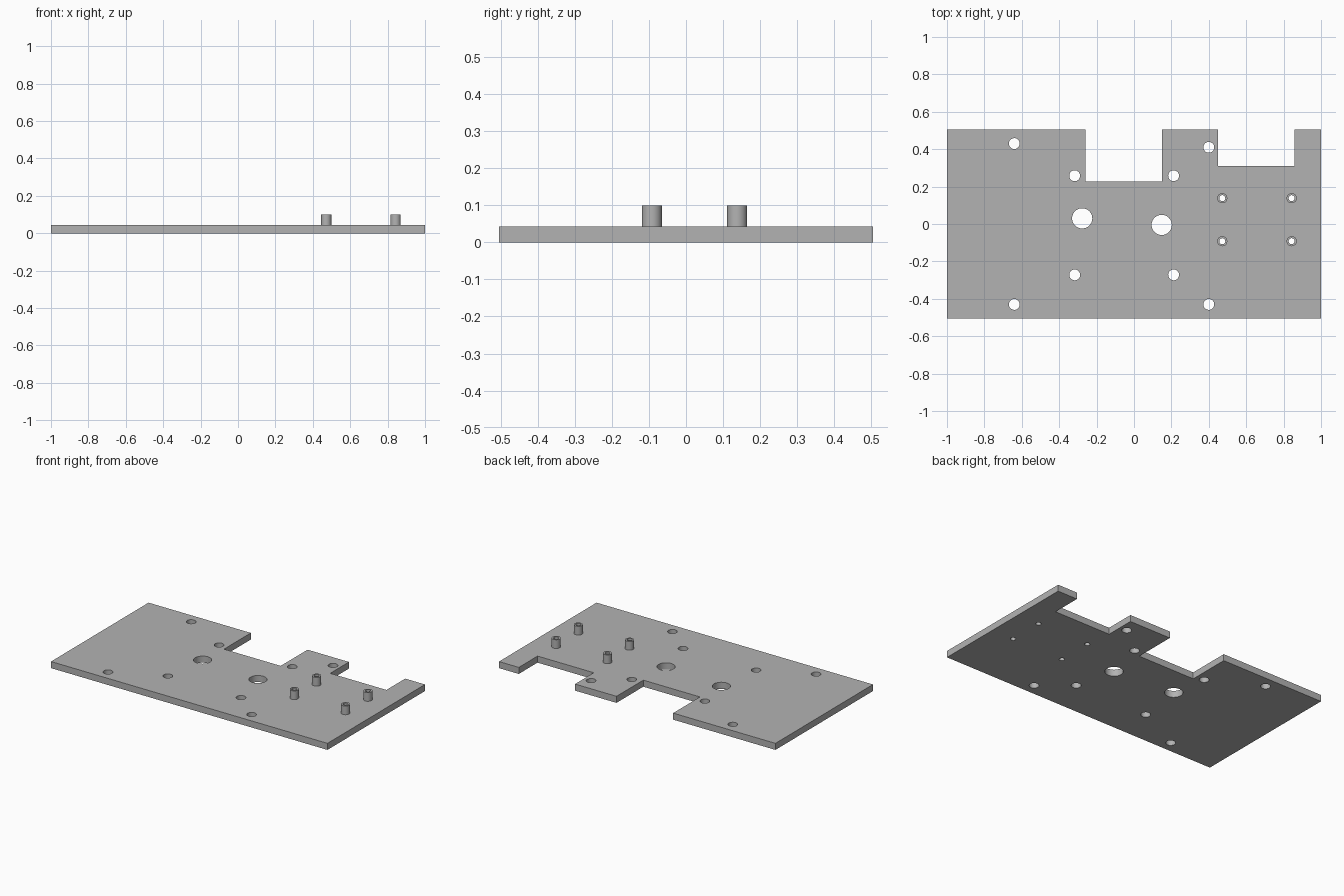
import bpy, bmesh, math

cube = bpy.data.objects.get("Cube")
if cube:
    bpy.data.objects.remove(cube, do_unlink=True)

THICK, TOP = 0.043, 0.10
BACK = 0.504

grey = bpy.data.materials.new("plain grey")
grey.use_nodes = True
grey.diffuse_color = (0.45, 0.45, 0.45, 1)
grey.node_tree.nodes["Principled BSDF"].inputs["Base Color"].default_value = grey.diffuse_color


def extrude_profiles(name, profiles, z0, z1):
    """Closed prisms from flat outlines, all in one object."""
    bm = bmesh.new()
    for points in profiles:
        face = bm.faces.new([bm.verts.new((x, y, z0)) for x, y in points])
        grown = bmesh.ops.extrude_face_region(bm, geom=[face])["geom"]
        verts = [v for v in grown if isinstance(v, bmesh.types.BMVert)]
        bmesh.ops.translate(bm, verts=verts, vec=(0, 0, z1 - z0))
    bmesh.ops.recalc_face_normals(bm, faces=bm.faces)
    mesh = bpy.data.meshes.new(name)
    bm.to_mesh(mesh)
    bm.free()
    mesh.materials.append(grey)
    obj = bpy.data.objects.new(name, mesh)
    bpy.context.collection.objects.link(obj)
    return obj


def circle(x, y, r, n=40):
    return [(x + r * math.cos(math.tau * i / n), y + r * math.sin(math.tau * i / n))
            for i in range(n)]


# Hole positions
standoffs = [(x, y) for x in (0.472, 0.843) for y in (0.138, -0.092)]
mounts = [(-0.64, 0.43), (-0.64, -0.43), (0.40, 0.41), (0.40, -0.43)]
mounts += [(x, y) for x in (-0.317, 0.212) for y in (0.258, -0.272)]
cable_holes = [(-0.277, 0.03), (0.148, -0.005)]

# Plate with two notches in the back edge
outline = [(-1, -BACK), (1, -BACK), (1, BACK),
           (0.857, BACK), (0.857, 0.31), (0.45, 0.31), (0.45, BACK),
           (0.15, BACK), (0.15, 0.227), (-0.26, 0.227), (-0.26, BACK), (-1, BACK)]
plate = extrude_profiles("plate", [outline], 0, THICK)

# Four standoff posts on the plate
posts = extrude_profiles("standoffs", [circle(x, y, 0.027) for x, y in standoffs], THICK, TOP)

# Hidden cutter for every through hole
drills = [circle(x, y, 0.029) for x, y in mounts]
drills += [circle(x, y, 0.054) for x, y in cable_holes]
drills += [circle(x, y, 0.016) for x, y in standoffs]
cutter = extrude_profiles("hole_cutter", drills, -0.1, 0.2)
cutter.hide_render = True
cutter.hide_set(True)

for obj in (plate, posts):
    cut = obj.modifiers.new("holes", "BOOLEAN")
    cut.operation = "DIFFERENCE"
    cut.solver = "EXACT"
    cut.object = cutter
    bpy.ops.object.select_all(action="DESELECT")
    obj.select_set(True)
    bpy.context.view_layer.objects.active = obj
    bpy.ops.object.modifier_apply(modifier=cut.name)
    bpy.ops.object.shade_smooth_by_angle(angle=math.radians(30))

bpy.data.objects.remove(cutter, do_unlink=True)
